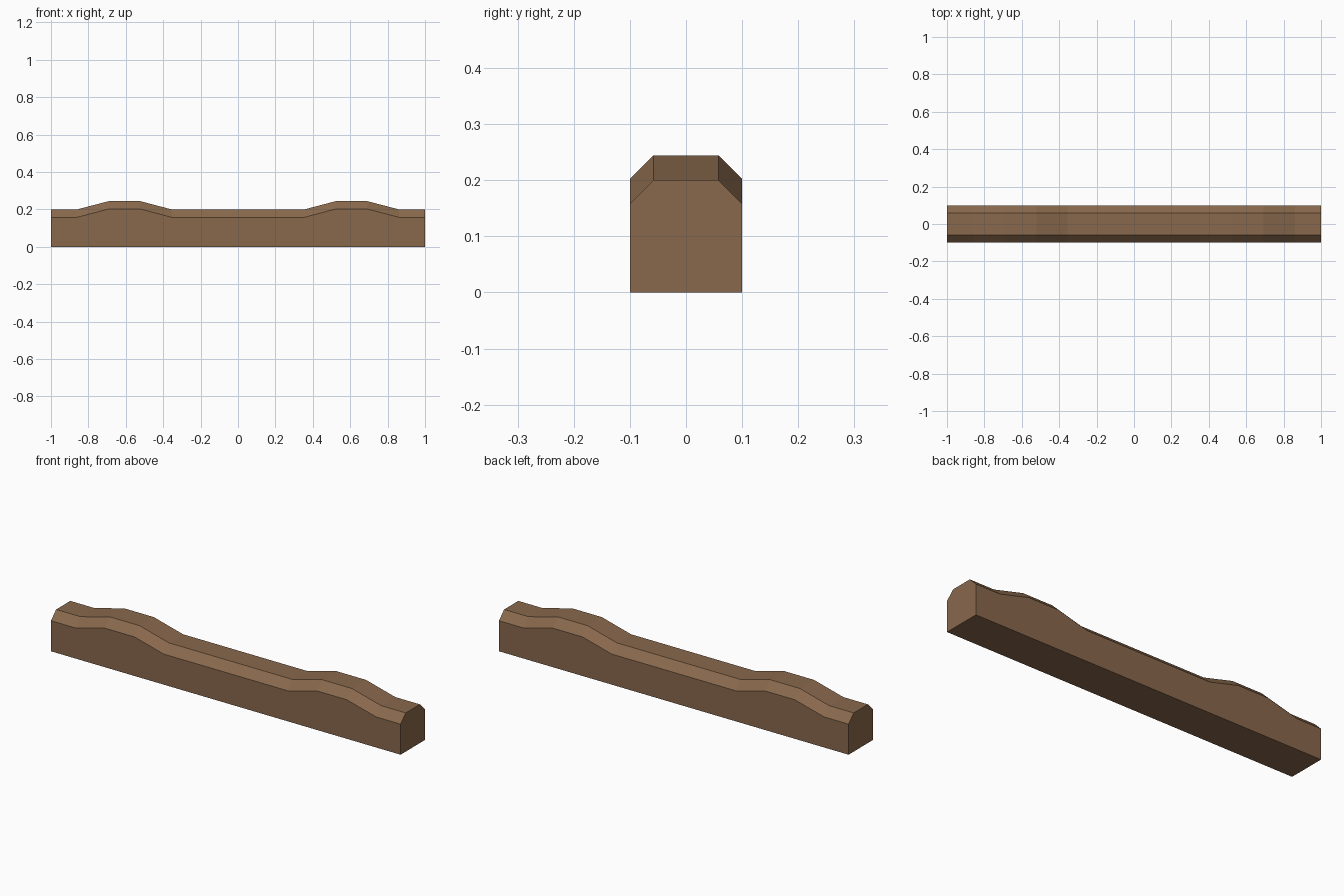
import bpy, bmesh

if "Cube" in bpy.data.objects:
    bpy.data.objects.remove(bpy.data.objects["Cube"])

# Single flat wood colour
wood = bpy.data.materials.new("brown wood")
wood.diffuse_color = (0.25, 0.14, 0.073, 1.0)
wood.use_nodes = True
wood.node_tree.nodes["Principled BSDF"].inputs["Base Color"].default_value = wood.diffuse_color

# Height of the top edge along the beam: two low humps, mirrored about x = 0
LOW, HIGH = 0.20, 0.244
HALF_WIDTH, CHAMFER = 0.10, 0.042
half = [(0.355, LOW), (0.522, HIGH), (0.692, HIGH), (0.86, LOW), (1.0, LOW)]
stations = [(-x, z) for x, z in reversed(half)] + half


def section(bm, x, top):
    """Cross-section with chamfered upper corners."""
    flat = HALF_WIDTH - CHAMFER
    points = [(-HALF_WIDTH, 0), (HALF_WIDTH, 0),
              (HALF_WIDTH, top - CHAMFER), (flat, top),
              (-flat, top), (-HALF_WIDTH, top - CHAMFER)]
    return [bm.verts.new((x, y, z)) for y, z in points]


# Beam: loft the sections and cap both ends
bm = bmesh.new()
rings = [section(bm, x, z) for x, z in stations]
for a, b in zip(rings, rings[1:]):
    for i in range(len(a)):
        j = (i + 1) % len(a)
        bm.faces.new((a[i], a[j], b[j], b[i]))
bm.faces.new(rings[0])
bm.faces.new(rings[-1])
bmesh.ops.recalc_face_normals(bm, faces=bm.faces)

mesh = bpy.data.meshes.new("wavy_beam")
bm.to_mesh(mesh)
bm.free()
mesh.materials.append(wood)
beam = bpy.data.objects.new("wavy_beam", mesh)
bpy.context.collection.objects.link(beam)
